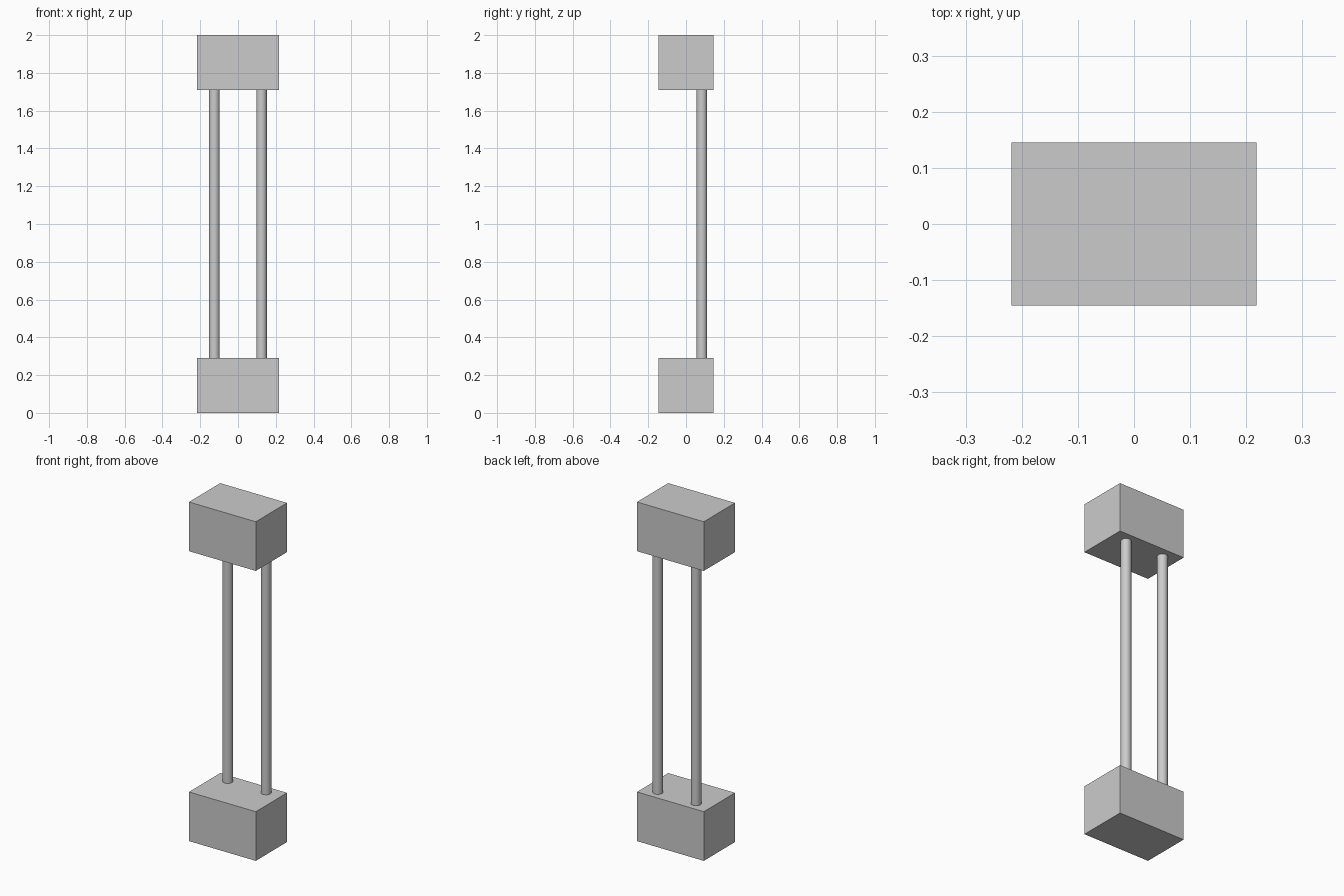
import bpy

cube = bpy.data.objects.get("Cube")
if cube:
    bpy.data.objects.remove(cube, do_unlink=True)

# One plain grey for every part
GREY = (0.6, 0.6, 0.6, 1)
grey = bpy.data.materials.new("light grey")
grey.use_nodes = True
grey.diffuse_color = GREY
grey.node_tree.nodes["Principled BSDF"].inputs["Base Color"].default_value = GREY

WIDTH, DEPTH, BLOCK, HEIGHT = 0.436, 0.291, 0.29, 2.0
ROD_X, ROD_Y, ROD_R = 0.125, 0.084, 0.028


def finish(name):
    ob = bpy.context.object
    ob.name = ob.data.name = name
    ob.data.materials.append(grey)
    return ob


# End blocks
for name, z in (("lower_block", BLOCK / 2), ("upper_block", HEIGHT - BLOCK / 2)):
    bpy.ops.mesh.primitive_cube_add(size=1, location=(0, 0, z))
    block = finish(name)
    block.scale = (WIDTH, DEPTH, BLOCK)
    bpy.ops.object.transform_apply(location=False, rotation=False, scale=True)

# Pair of round rods near the back, joining the blocks
for name, side in (("left_rod", 1), ("right_rod", -1)):
    bpy.ops.mesh.primitive_cylinder_add(
        vertices=32, radius=ROD_R, depth=HEIGHT - 2 * BLOCK,
        location=(side * ROD_X, ROD_Y, HEIGHT / 2))
    finish(name)
    bpy.ops.object.shade_smooth_by_angle()
